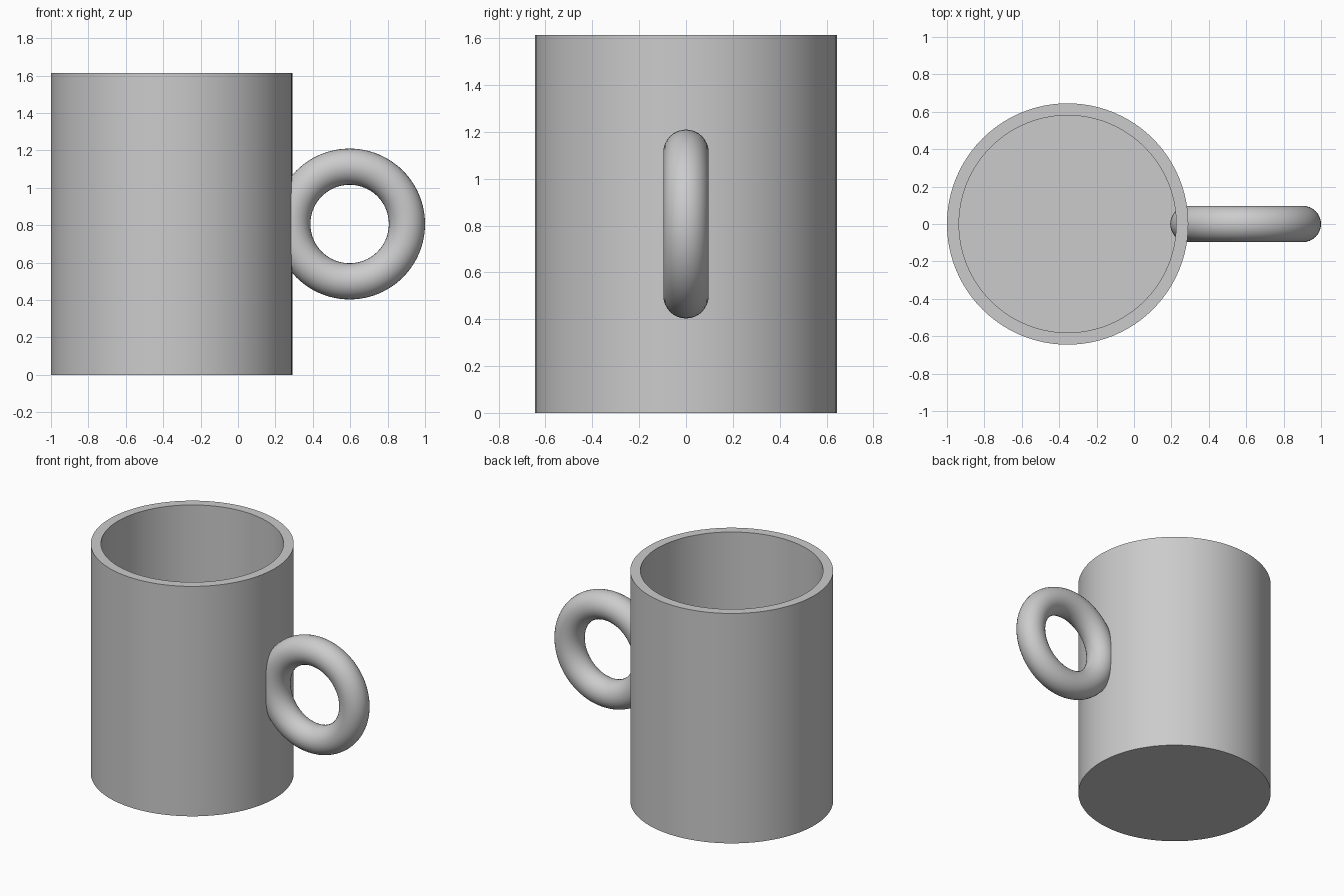
import bpy
import bmesh
import math
from mathutils import Vector

UNIT = 2 / 3.1          # mug radius
CENTRE_X = UNIT - 1     # mug axis
HEIGHT = 2.5 * UNIT
SEGMENTS = 96

cube = bpy.data.objects.get("Cube")
if cube:
    bpy.data.objects.remove(cube, do_unlink=True)

# Single grey ceramic colour
grey = bpy.data.materials.new("grey ceramic")
grey.use_nodes = True
colour = (0.6, 0.6, 0.6, 1)
grey.diffuse_color = colour
grey.node_tree.nodes["Principled BSDF"].inputs["Base Color"].default_value = colour


def finish(obj, name):
    obj.name = name
    obj.data.name = name
    obj.data.materials.append(grey)
    bpy.ops.object.select_all(action="DESELECT")
    obj.select_set(True)
    bpy.context.view_layer.objects.active = obj
    bpy.ops.object.shade_smooth_by_angle(angle=math.radians(35))


# Mug body: solid cylinder whose top is inset and pushed down to form the cavity
bm = bmesh.new()
bmesh.ops.create_cone(bm, cap_ends=True, segments=SEGMENTS,
                      radius1=UNIT, radius2=UNIT, depth=HEIGHT)
bmesh.ops.translate(bm, verts=bm.verts, vec=(0, 0, HEIGHT / 2))
bm.normal_update()
top = max(bm.faces, key=lambda f: f.normal.z)
inner = 0.9
ring = bmesh.ops.extrude_discrete_faces(bm, faces=[top])["faces"][0]
bmesh.ops.delete(bm, geom=[ring], context="FACES")
bmesh.ops.remove_doubles(bm, verts=bm.verts, dist=0.0001)
rim = [e for e in bm.edges if e.is_boundary]


def extrude_loop(edges):
    geom = bmesh.ops.extrude_edge_only(bm, edges=edges)["geom"]
    verts = [g for g in geom if isinstance(g, bmesh.types.BMVert)]
    return verts, [g for g in geom if isinstance(g, bmesh.types.BMEdge)]


verts, rim = extrude_loop(rim)
bmesh.ops.scale(bm, verts=verts, vec=(inner, inner, 1))
verts, rim = extrude_loop(rim)
bmesh.ops.translate(bm, verts=verts, vec=Vector((0, 0, 0.1 * UNIT - HEIGHT)))
bmesh.ops.contextual_create(bm, geom=rim)
bmesh.ops.recalc_face_normals(bm, faces=bm.faces)
mesh = bpy.data.meshes.new("mug_body")
bm.to_mesh(mesh)
bm.free()
body = bpy.data.objects.new("mug_body", mesh)
body.location.x = CENTRE_X
bpy.context.collection.objects.link(body)
finish(body, "mug_body")

# Handle: upright ring that passes into the wall
bpy.ops.mesh.primitive_torus_add(
    major_radius=0.475 * UNIT, minor_radius=0.15 * UNIT,
    major_segments=SEGMENTS, minor_segments=32,
    location=(1 - 0.625 * UNIT, 0, HEIGHT / 2),
    rotation=(math.pi / 2, 0, 0))
finish(bpy.context.object, "handle")
